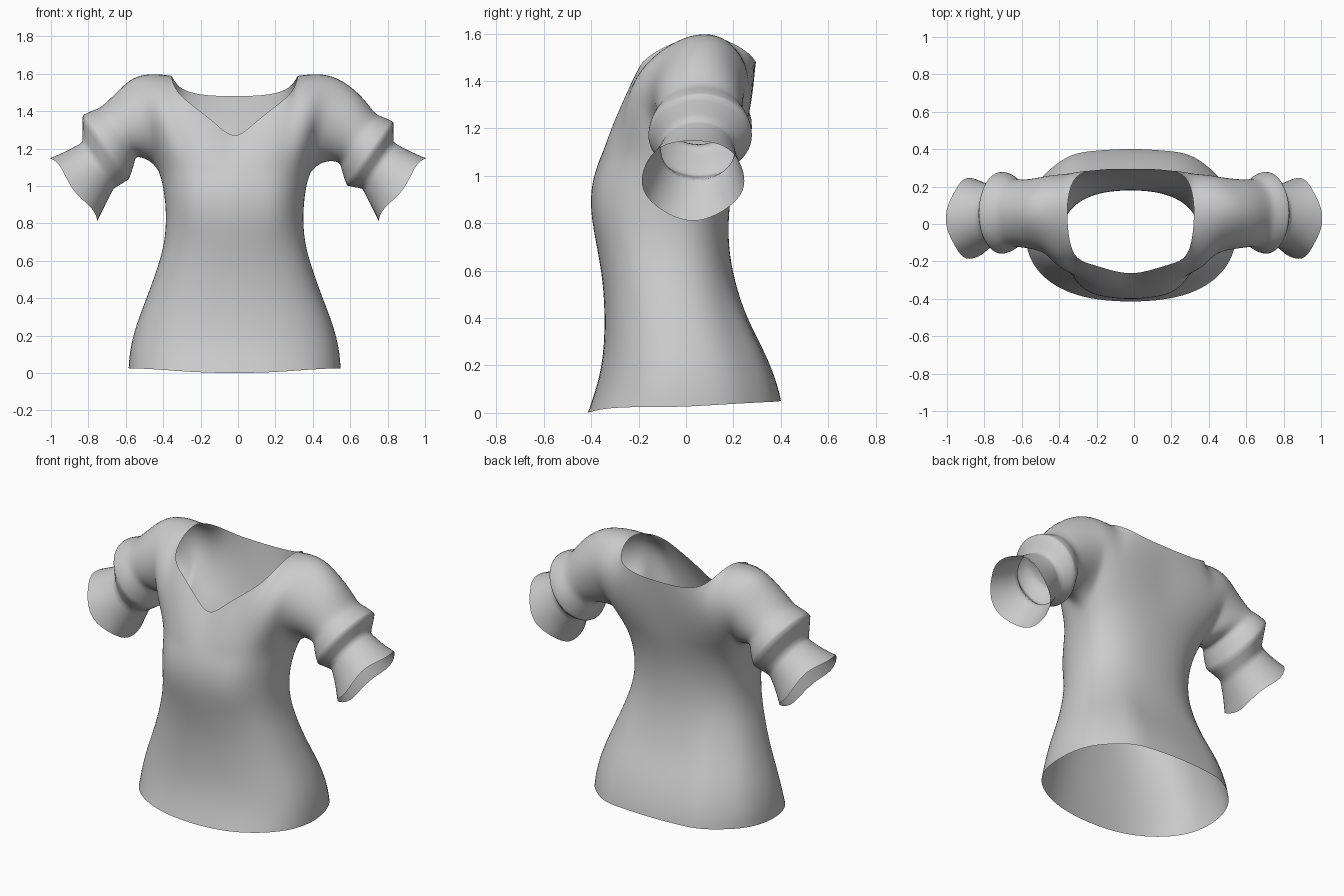
import bpy, bmesh, math
from mathutils import Vector

if "Cube" in bpy.data.objects:
    bpy.data.objects.remove(bpy.data.objects["Cube"])

N, H = 24, 6          # verts round the torso, verts per half arch
SHIFT = -0.018        # torso sits slightly off centre
bm = bmesh.new()
crease = bm.edges.layers.float.new("crease_edge")


def spow(v, p):
    return math.copysign(abs(v) ** p, v)


def quad(a, b, c, d):
    bm.faces.new((a, b, c, d))


def bridge(r0, r1):
    n = len(r0)
    for i in range(n):
        quad(r0[i], r0[(i + 1) % n], r1[(i + 1) % n], r1[i])


def crease_ring(ring, value):
    for i, v in enumerate(ring):
        e = bm.edges.get((v, ring[(i + 1) % len(ring)]))
        e[crease] = value


# Torso rings: z, half width, front y, back y, y of the side seam
torso = [(0.025, .572, -.418, .405, -.02), (.12, .566, -.375, .390, -.02),
         (.25, .535, -.350, .340, -.02), (.40, .475, -.345, .258, -.03),
         (.55, .420, -.352, .208, -.06), (.70, .375, -.378, .180, -.08),
         (.85, .368, -.408, .182, -.07), (.97, .380, -.402, .200, -.03),
         (1.06, .400, -.372, .222, .02)]
rings = []
for k, (z, hw, yf, yb, ys) in enumerate(torso):
    ring = []
    for i in range(N):
        t = 2 * math.pi * i / N
        c, s = spow(math.cos(t), .84), spow(math.sin(t), .84)
        y = ys + (c * (yf - ys) if c > 0 else -c * (yb - ys))
        dz = 0
        if k == 0:                      # hem dips at the front, rises at the back
            dz = -.026 * c ** 6 if c > 0 else -.025 * c
        if z > .8 and i in (2, 3, N - 2, N - 3):    # bust fuller off centre
            y -= 0.012
        if z < .5 and i in (10, 14):                # seat fuller off centre
            y += 0.022
        ring.append(bm.verts.new((s * hw + SHIFT, y, z + dz)))
    rings.append(ring)
for a, b in zip(rings, rings[1:]):
    bridge(a, b)
base = rings[-1]

# Yoke columns from centre to armhole: front mid, front top, back mid, back top
yoke = [((0, -.318, 1.16), (0, -.27, 1.238), (0, .262, 1.27), (0, .295, 1.48)),
        ((.115, -.322, 1.19), (.10, -.25, 1.335), (.12, .268, 1.27), (.11, .295, 1.482)),
        ((.21, -.295, 1.24), (.21, -.215, 1.42), (.22, .27, 1.28), (.20, .288, 1.49)),
        ((.295, -.255, 1.30), (.315, -.185, 1.50), (.31, .27, 1.31), (.30, .268, 1.52)),
        ((.36, -.235, 1.38), (.34, .00, 1.59), (.38, .27, 1.38), (.34, .14, 1.595)),
        ((.42, -.205, 1.38), (.44, .02, 1.605), (.44, .263, 1.38), (.44, .14, 1.605)),
        ((.46, -.155, 1.34), (.55, .02, 1.588), (.475, .25, 1.34), (.55, .13, 1.588))]


def half_column(root, mid, top, side):
    p0 = root.co.copy()
    p1, p2 = (Vector((side * p[0] + SHIFT, p[1], p[2])) for p in (mid, top))
    c = 2 * p1 - (p0 + p2) / 2
    out = [root]
    for i in range(1, H + 1):
        t = i / H
        out.append(bm.verts.new(p0 * (1 - t) ** 2 + c * 2 * t * (1 - t) + p2 * t * t))
    return out


# Sleeve rings: top (x, z), bottom (x, z), y centre, y radius, crease
sleeve = [((.655, 1.495), (.475, 1.14), .055, .185, 0),
          ((.735, 1.385), (.545, 1.125), .058, .180, .3),
          ((.79, 1.365), (.56, 1.06), .06, .212, 0),
          ((.832, 1.345), (.582, 1.0), .06, .222, .7),
          ((.832, 1.235), (.665, .985), .05, .155, .7),
          ((.91, 1.19), (.705, .905), .04, .180, 0),
          ((1.0, 1.155), (.745, .815), .03, .218, 0)]

centre = None
for side in (1, -1):
    cols = []
    for k, (fm, ft, bmid, bt) in enumerate(yoke):
        if k == 0 and centre:
            cols.append(centre)
            continue
        f = half_column(base[(side * k) % N], fm, ft, side)
        b = half_column(base[(N // 2 - side * k) % N], bmid, bt, side)
        cols.append((f, b))
    centre = cols[0]
    for k, (c0, c1) in enumerate(zip(cols, cols[1:])):
        for h in (0, 1):
            for i in range(H):
                quad(c0[h][i], c1[h][i], c1[h][i + 1], c0[h][i + 1])
        if k >= 4:                      # shoulder crest closes outside the neck
            quad(c0[0][H], c1[0][H], c1[1][H], c0[1][H])

    # Sleeve: armhole, upper arm, puff, pinch, flared cuff
    f, b = cols[-1]
    prev = f + b[:0:-1]
    n = len(prev)
    for j, (top, bot, yc, ry, cr) in enumerate(sleeve):
        lift = .035 if side < 0 and j in (1, 2, 3) else 0
        mid = Vector(((top[0] + bot[0]) / 2, yc, (top[1] + bot[1]) / 2 + lift))
        up = Vector(((top[0] - bot[0]) / 2, 0, (top[1] - bot[1]) / 2)) * 1.03
        ring = []
        for i in range(n):
            a = 2 * math.pi * i / n
            p = mid - up * math.cos(a) - Vector((0, ry * 1.03 * math.sin(a), 0))
            if j == len(sleeve) - 1:    # wavy cuff edge
                p += Vector((.81, 0, -.58)) * .018 * math.cos(4 * a)
            ring.append(bm.verts.new((side * p.x, p.y, p.z)))
        bridge(prev, ring)
        if cr:
            crease_ring(ring, cr)
        prev = ring

bmesh.ops.recalc_face_normals(bm, faces=bm.faces)
mesh = bpy.data.meshes.new("blouse")
bm.to_mesh(mesh)
bm.free()
mesh.polygons.foreach_set("use_smooth", [True] * len(mesh.polygons))
blouse = bpy.data.objects.new("blouse", mesh)
bpy.context.collection.objects.link(blouse)
sub = blouse.modifiers.new("smooth", 'SUBSURF')
sub.levels = sub.render_levels = 2
sub.boundary_smooth = 'PRESERVE_CORNERS'
